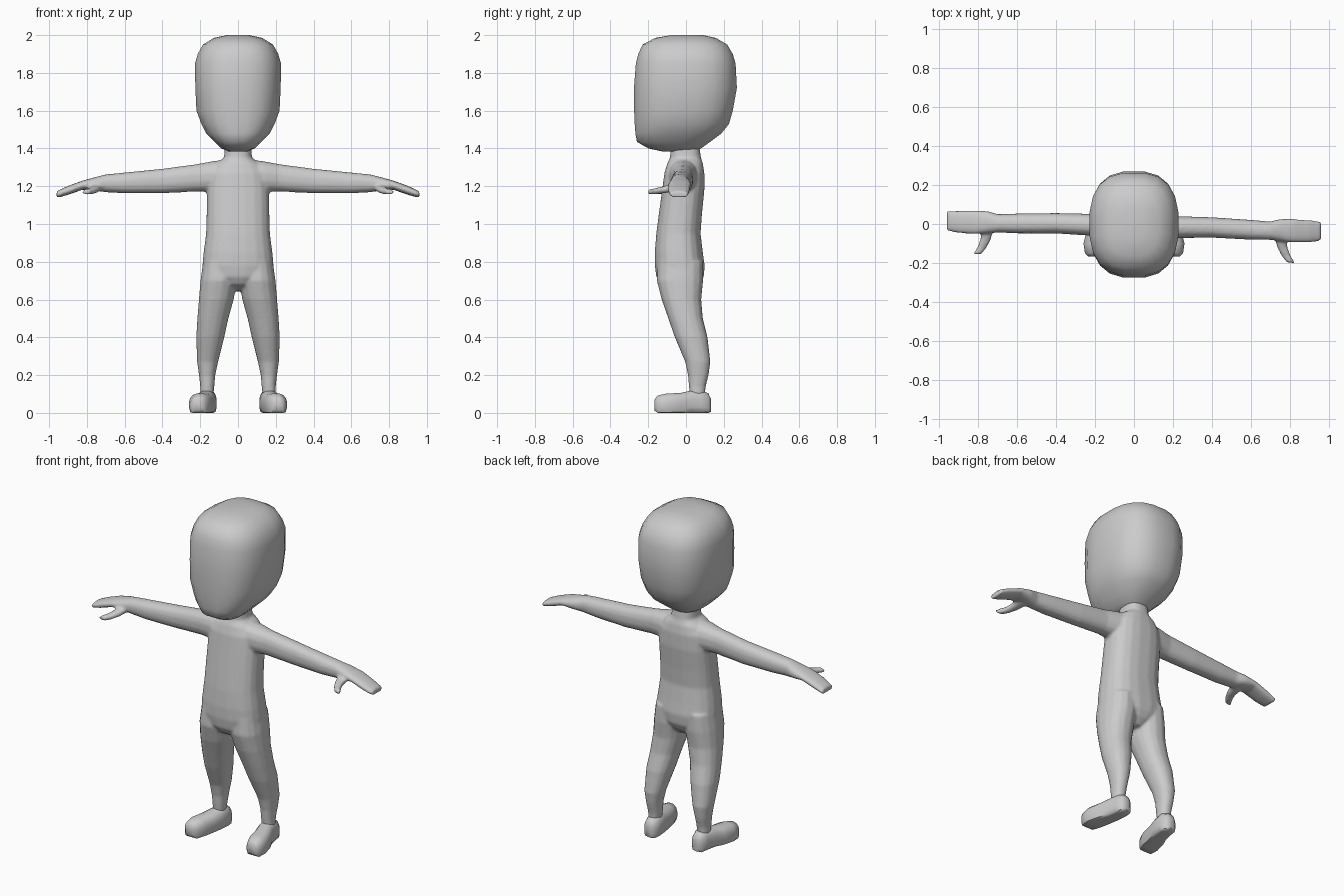
import bpy, bmesh, math

grey = bpy.data.materials.new("plain_grey")
grey.diffuse_color = (0.6, 0.6, 0.6, 1)


def power(v, e):
    return math.copysign(abs(v) ** (2 / e), v)


def loft(bm, rings, axis, n=16, e=2.4, fix=None):
    """Skin rounded rings (position, a0, a1, b0, b1) stacked along an axis."""
    loops = []
    for p, a0, a1, b0, b1 in rings:
        loop = []
        for i in range(n):
            t = 2 * math.pi * (i + 0.5) / n
            a = (a0 + a1) / 2 + (a1 - a0) / 2 * power(math.cos(t), e)
            b = (b0 + b1) / 2 + (b1 - b0) / 2 * power(math.sin(t), e)
            co = {'x': (p, a, b), 'y': (a, p, b), 'z': (a, b, p)}[axis]
            loop.append(bm.verts.new(fix(*co) if fix else co))
        loops.append(loop)
    faces = [bm.faces.new(loops[0]), bm.faces.new(loops[-1])]
    for lo, hi in zip(loops, loops[1:]):
        for i in range(n):
            j = (i + 1) % n
            faces.append(bm.faces.new((lo[i], lo[j], hi[j], hi[i])))
    bmesh.ops.recalc_face_normals(bm, faces=faces)


def finish(name, bm, angle=60):
    mesh = bpy.data.meshes.new(name)
    bm.to_mesh(mesh)
    bm.free()
    mesh.materials.append(grey)
    ob = bpy.data.objects.new(name, mesh)
    bpy.context.collection.objects.link(ob)
    bpy.ops.object.select_all(action='DESELECT')
    ob.select_set(True)
    bpy.context.view_layer.objects.active = ob
    bpy.ops.object.shade_smooth_by_angle(angle=math.radians(angle))
    return ob


# Head: flat face, chin low at the front, skull rising at the back
bm = bmesh.new()
head = [(1.385, .05, -.13, .05), (1.40, .09, -.20, .08), (1.435, .125, -.262, .13),
        (1.48, .17, -.27, .19), (1.53, .196, -.274, .23), (1.60, .222, -.277, .25),
        (1.72, .228, -.278, .272), (1.85, .23, -.268, .265), (1.90, .215, -.255, .25),
        (1.95, .187, -.232, .22), (1.985, .13, -.165, .16), (2.0, .06, -.08, .09)]
loft(bm, [(z, -w, w, y0, y1) for z, w, y0, y1 in head], 'z', 20, 2.6)
finish("head", bm)

# Torso with neck
bm = bmesh.new()
torso = [(.645, .035, -.07, .04), (.68, .10, -.135, .075), (.72, .16, -.158, .095),
         (.78, .19, -.166, .10), (.85, .183, -.166, .09), (.95, .17, -.158, .078),
         (1.05, .167, -.145, .085), (1.18, .165, -.127, .098), (1.27, .155, -.115, .098),
         (1.32, .12, -.10, .09), (1.35, .075, -.085, .08), (1.42, .068, -.08, .07)]
loft(bm, [(z, -w, w, y0, y1) for z, w, y0, y1 in torso], 'z', 20, 2.5)

legs = [(.09, .13, .20, .02, .10), (.14, .125, .20, .015, .105), (.20, .12, .207, .01, .12),
        (.27, .105, .217, -.005, .13), (.40, .072, .222, -.06, .115),
        (.50, .05, .216, -.095, .09), (.60, .022, .208, -.13, .082),
        (.70, .004, .20, -.156, .092), (.80, .01, .185, -.15, .09)]
arms = [(.04, -.09, .07, 1.19, 1.345), (.14, -.085, .062, 1.17, 1.332),
        (.22, -.067, .047, 1.172, 1.317), (.40, -.06, .046, 1.162, 1.293),
        (.60, -.065, .038, 1.162, 1.273), (.70, -.063, .032, 1.168, 1.263),
        (.75, -.068, .046, 1.175, 1.25), (.82, -.074, .049, 1.182, 1.231),
        (.90, -.072, .045, 1.154, 1.202), (.96, -.062, .04, 1.137, 1.174)]
thumb = [(-.03, .715, .785, 1.172, 1.22), (-.10, .735, .79, 1.162, 1.20),
         (-.14, .755, .805, 1.157, 1.19), (-.178, .785, .828, 1.155, 1.184)]

# Limbs on both sides; the arms swing slightly around the upright axis
for s in (1, -1):
    swing = lambda x, y, z: (s * x, y - s * 0.027 * x, z)
    loft(bm, legs, 'z', 16, 2.2, lambda x, y, z: (s * x, y, z))
    loft(bm, arms, 'x', 14, 2.3, swing)
    loft(bm, thumb, 'y', 10, 2.3, swing)

# Merge the limbs and torso into one softly blended skin
body = finish("body", bm)
blend = body.modifiers.new("blend", 'REMESH')
blend.mode = 'VOXEL'
blend.voxel_size = 0.008
blend.use_smooth_shade = True
soft = body.modifiers.new("soften", 'SMOOTH')
soft.factor = 0.5
soft.iterations = 6

# Feet: rounded shoes with flat soles, toes turned out
feet = [(-.167, .185, .235, .012, .07), (-.15, .163, .253, -.02, .093),
        (-.10, .142, .26, -.02, .104), (-.03, .128, .243, -.02, .106),
        (.02, .118, .22, -.02, .118), (.08, .112, .208, -.02, .122),
        (.118, .122, .198, -.02, .105), (.132, .14, .18, .005, .075)]
for s, name in ((1, "left_foot"), (-1, "right_foot")):
    bm = bmesh.new()
    loft(bm, feet, 'y', 16, 2.5, lambda x, y, z: (s * x, y, max(z, 0)))
    bmesh.ops.dissolve_degenerate(bm, edges=bm.edges, dist=0.0002)
    finish(name, bm, 50)
